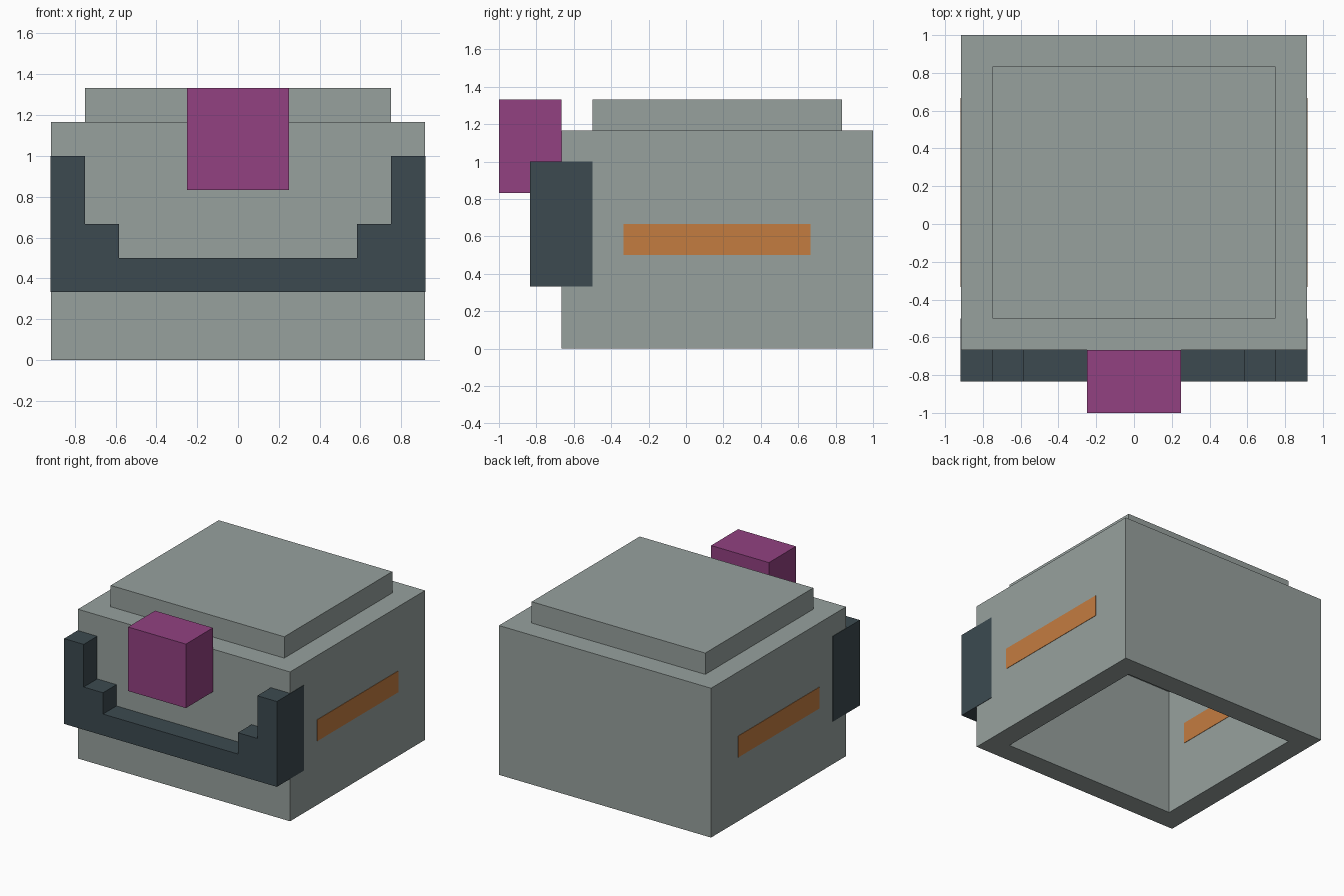
import bpy
import bmesh

cube = bpy.data.objects.get("Cube")
if cube:
    bpy.data.objects.remove(cube, do_unlink=True)

U = 1 / 12      # grid module shared by every part
SKIN = 0.003    # how far flush panels stand proud


def material(name, srgb):
    lin = [(c / 255 / 12.92) if c <= 10 else ((c / 255 + 0.055) / 1.055) ** 2.4 for c in srgb]
    m = bpy.data.materials.new(name)
    m.use_nodes = True
    m.diffuse_color = (*lin, 1)
    bsdf = m.node_tree.nodes["Principled BSDF"]
    bsdf.inputs["Base Color"].default_value = (*lin, 1)
    bsdf.inputs["Roughness"].default_value = 0.7
    return m


GREY = material("warm grey", (151, 161, 158))
SLATE = material("dark slate", (60, 74, 80))
MAGENTA = material("magenta", (146, 65, 129))
ORANGE = material("orange", (196, 124, 64))


def finish(name, bm, mat):
    bmesh.ops.recalc_face_normals(bm, faces=bm.faces)
    me = bpy.data.meshes.new(name)
    bm.to_mesh(me)
    bm.free()
    me.materials.append(mat)
    ob = bpy.data.objects.new(name, me)
    bpy.context.collection.objects.link(ob)
    return ob


def box_mesh(lo, hi):
    bm = bmesh.new()
    bmesh.ops.create_cube(bm, size=1)
    for v in bm.verts:
        v.co = [hi[i] if v.co[i] > 0 else lo[i] for i in range(3)]
    return bm


def box(name, lo, hi, mat):
    return finish(name, box_mesh(lo, hi), mat)


# Main shell: box hollowed out from below, with walls two modules thick
bm = box_mesh((-11 * U, -8 * U, 0), (11 * U, 12 * U, 14 * U))
bm.normal_update()
floor = next(f for f in bm.faces if f.normal.z < -0.9)
bmesh.ops.inset_region(bm, faces=[floor], thickness=2 * U, use_even_offset=True)
cavity = bmesh.ops.extrude_face_region(bm, geom=[floor])
bmesh.ops.translate(bm, vec=(0, 0, 12 * U),
                    verts=[g for g in cavity["geom"] if isinstance(g, bmesh.types.BMVert)])
if floor.is_valid:
    bmesh.ops.delete(bm, geom=[floor], context='FACES_ONLY')
finish("main_shell", bm, GREY)

# Raised lid on the roof
box("roof_plate", (-9 * U, -6 * U, 14 * U), (9 * U, 10 * U, 16 * U), GREY)

# Block standing on the upper front
box("front_block", (-3 * U, -12 * U, 10 * U), (3 * U, -8 * U, 16 * U), MAGENTA)

# Stepped front guard: half outline mirrored, then extruded backwards
half = [(11, 4), (11, 12), (9, 12), (9, 8), (7, 8), (7, 6)]
outline = half + [(-x, z) for x, z in reversed(half)]
bm = bmesh.new()
face = bm.faces.new([bm.verts.new((x * U, -10 * U, z * U)) for x, z in outline])
ext = bmesh.ops.extrude_face_region(bm, geom=[face])
bmesh.ops.translate(bm, vec=(0, 2 * U, 0),
                    verts=[g for g in ext["geom"] if isinstance(g, bmesh.types.BMVert)])
finish("front_guard", bm, SLATE)

# Side pieces, on both sides
for side, s in (("left", 1), ("right", -1)):
    def span(a, b):
        return sorted((s * a, s * b))

    # Guard end wrapping onto the side wall
    x0, x1 = span(11 * U - 0.004, 11 * U + SKIN)
    box(side + "_guard_end", (x0, -10 * U, 4 * U), (x1, -6 * U, 12 * U), SLATE)

    # Stripe running through the wall, seen inside and out
    x0, x1 = span(9 * U - SKIN, 11 * U + SKIN)
    box(side + "_stripe", (x0, -4 * U, 6 * U), (x1, 8 * U, 8 * U), ORANGE)
